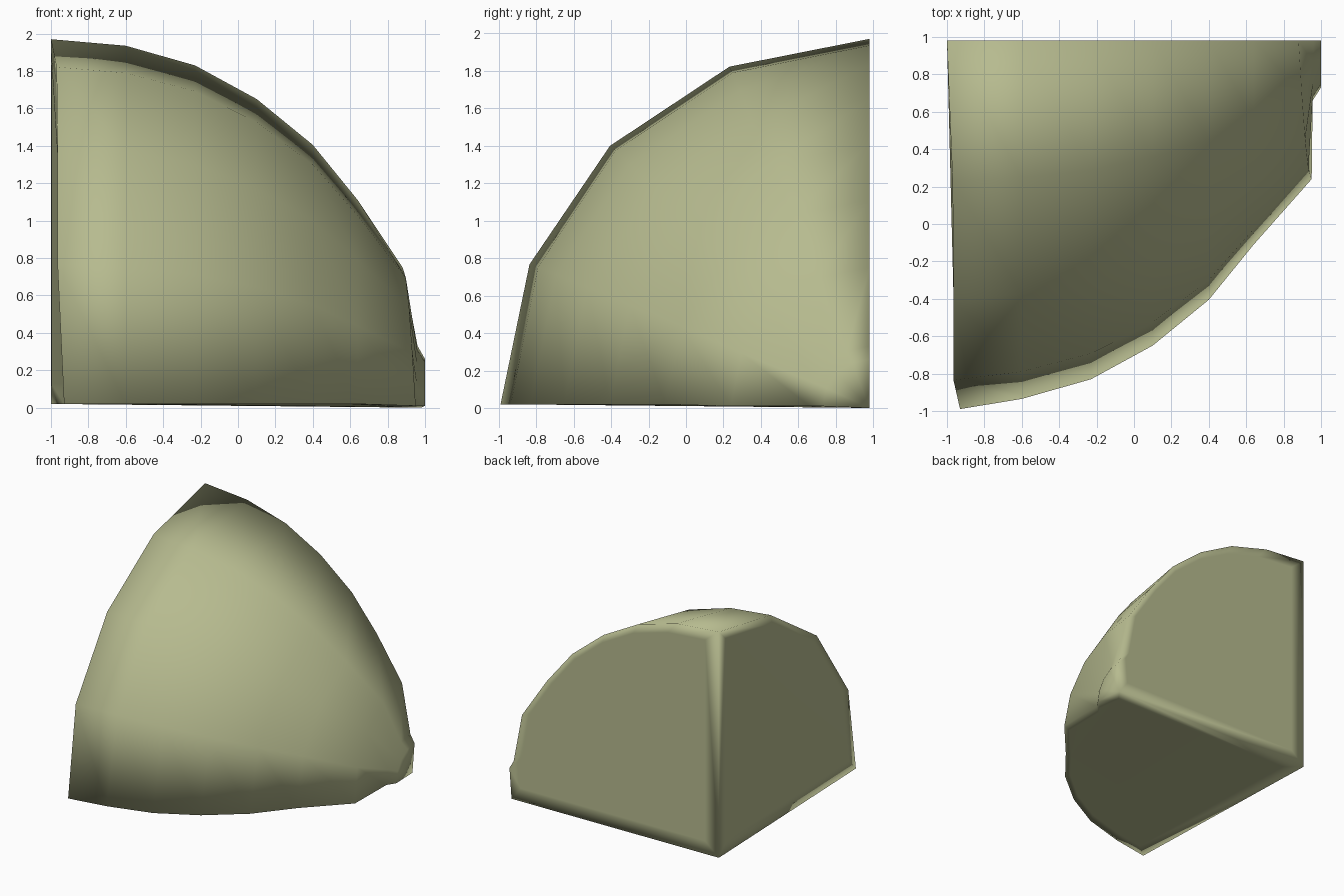
import bpy, bmesh, math
from mathutils import Vector

if "Cube" in bpy.data.objects:
    bpy.data.objects.remove(bpy.data.objects["Cube"])

# Material
mat = bpy.data.materials.new("moss_green")
mat.diffuse_color = (0.47, 0.495, 0.275, 1)
mat.use_nodes = True
mat.node_tree.nodes["Principled BSDF"].inputs["Base Color"].default_value = mat.diffuse_color

bm = bmesh.new()

# Domed surface: rings around the x axis (x at top end, x at front end, radius)
RINGS = [(-1.0, -0.93, 1.95), (-0.6, -0.6, 1.915), (-0.23, -0.23, 1.81),
         (0.1, 0.1, 1.63), (0.4, 0.4, 1.385), (0.64, 0.64, 1.09),
         (0.88, 0.95, 0.74), (0.96, 0.955, 0.32), (1.0, 1.0, 0.25)]
EDGE_X = [-1.0, -0.97, -0.965, -0.965, -0.93]   # slightly bowed left edge
N = 4

grid = []
for j, (x0, x1, r) in enumerate(RINGS):
    base = 0.02 if j < 6 else 0.01
    row = []
    for i in range(N + 1):
        a = math.pi / 2 * i / N
        x = EDGE_X[i] if j == 0 else x0 + (x1 - x0) * i / N
        s = 1.0 + 0.01 * i / N if j == 0 else 1.0
        row.append(bm.verts.new((x, 0.98 - r * s * math.sin(a), base + r * math.cos(a))))
    grid.append(row)
tip = bm.verts.new((0.98, 0.98, 0.0))
corner = bm.verts.new((-1.0, 0.98, 0.02))

for a, b in zip(grid, grid[1:]):
    for i in range(N):
        bm.faces.new((a[i], a[i + 1], b[i + 1], b[i]))
for i in range(N):
    bm.faces.new((grid[-1][i], grid[-1][i + 1], tip))


# Flat cut sides, each with a soft border around a flat middle
def panel(loop, amount=0.11):
    c = sum((v.co for v in loop), Vector()) / len(loop)
    inner = [bm.verts.new(v.co.lerp(c, amount)) for v in loop]
    n = len(loop)
    for k in range(n):
        m = (k + 1) % n
        bm.faces.new((loop[k], loop[m], inner[m], inner[k]))
    bm.faces.new(inner)


panel([corner] + grid[0])                             # left side
panel([corner] + [row[0] for row in grid] + [tip])    # back side
panel([corner] + [row[N] for row in grid] + [tip])    # underside

bmesh.ops.recalc_face_normals(bm, faces=bm.faces)
for f in bm.faces:
    f.smooth = True

mesh = bpy.data.meshes.new("rounded_wedge")
bm.to_mesh(mesh)
bm.free()
mesh.materials.append(mat)
obj = bpy.data.objects.new("rounded_wedge", mesh)
bpy.context.collection.objects.link(obj)
